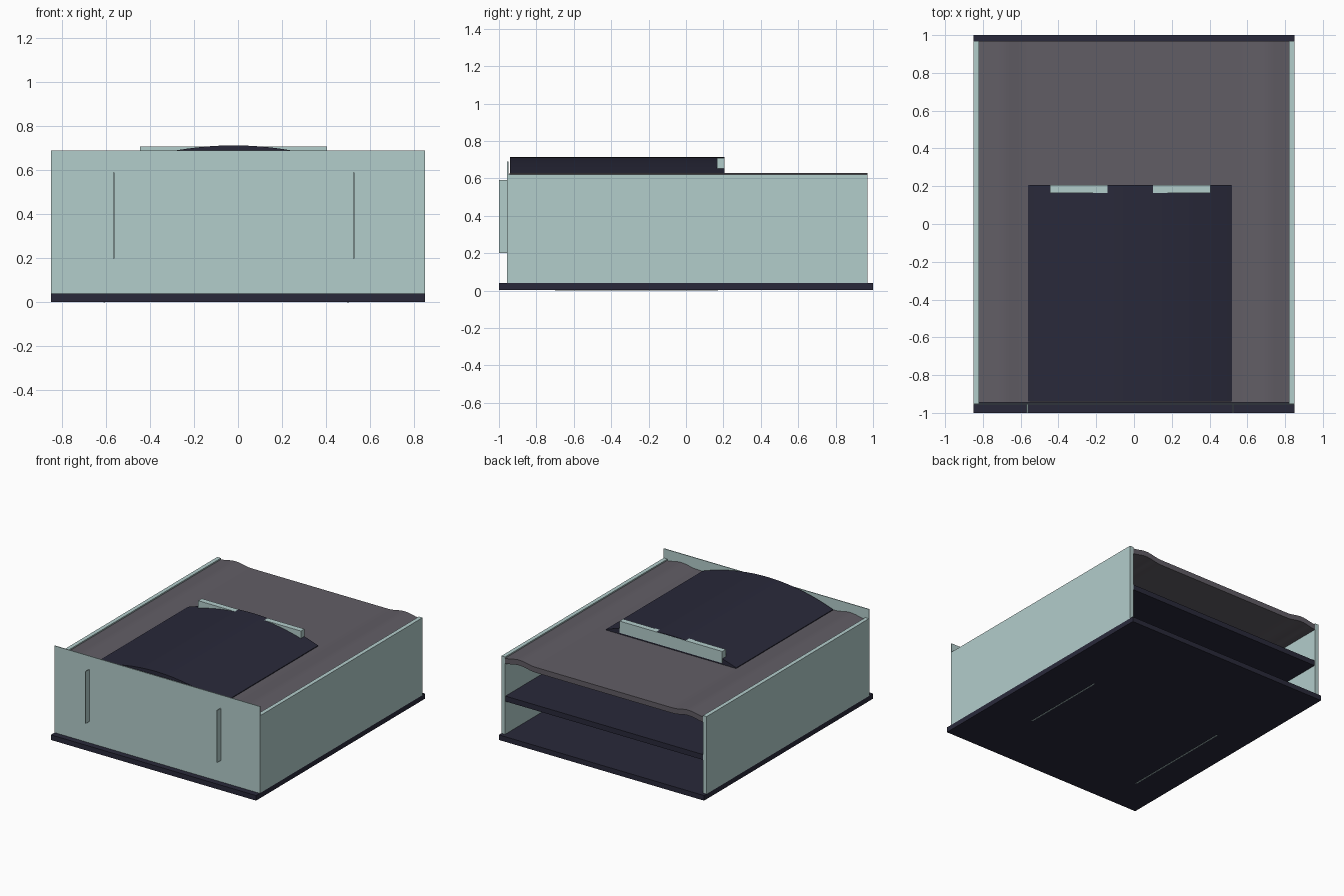
import bpy
import bmesh
import math

if "Cube" in bpy.data.objects:
    bpy.data.objects.remove(bpy.data.objects["Cube"])


def material(name, rgb):
    m = bpy.data.materials.new(name)
    m.diffuse_color = (*rgb, 1)
    m.use_nodes = True
    m.node_tree.nodes["Principled BSDF"].inputs["Base Color"].default_value = m.diffuse_color
    return m


TEAL = material("pale_teal", (0.45, 0.61, 0.60))
NAVY = material("dark_navy", (0.022, 0.022, 0.042))
GREY = material("warm_grey", (0.12, 0.11, 0.13))


def finish(name, bm, mat):
    bmesh.ops.recalc_face_normals(bm, faces=bm.faces)
    me = bpy.data.meshes.new(name)
    bm.to_mesh(me)
    bm.free()
    me.materials.append(mat)
    ob = bpy.data.objects.new(name, me)
    bpy.context.collection.objects.link(ob)
    return ob


def box(name, x, y, z, mat):
    bm = bmesh.new()
    bmesh.ops.create_cube(bm, size=1)
    for v in bm.verts:
        for i, (a, b) in enumerate((x, y, z)):
            v.co[i] = a if v.co[i] < 0 else b
    return finish(name, bm, mat)


def extrude_y(name, profile, y0, y1, mat):
    # closed x-z profile pulled along y
    bm = bmesh.new()
    front = [bm.verts.new((x, y0, z)) for x, z in profile]
    back = [bm.verts.new((x, y1, z)) for x, z in profile]
    n = len(profile)
    bm.faces.new(front)
    bm.faces.new(back[::-1])
    for i in range(n):
        j = (i + 1) % n
        bm.faces.new((front[i], front[j], back[j], back[i]))
    ob = finish(name, bm, mat)
    bpy.ops.object.select_all(action='DESELECT')
    ob.select_set(True)
    bpy.context.view_layer.objects.active = ob
    bpy.ops.object.shade_smooth_by_angle(angle=math.radians(30))
    return ob


# base, inner shelf and walls
box("base_plate", (-0.85, 0.85), (-1, 1), (0.002, 0.04), NAVY)
box("shelf", (-0.82, 0.82), (-0.95, 0.965), (0.285, 0.325), NAVY)
box("front_panel", (-0.85, 0.85), (-0.956, -0.95), (0.04, 0.69), TEAL)
for side, s in (("left", -1), ("right", 1)):
    box(side + "_wall", sorted((s * 0.82, s * 0.85)), (-0.95, 0.97), (0.04, 0.62), TEAL)

# upright front handles
for side, x in (("left", -0.565), ("right", 0.525)):
    box(side + "_handle", (x - 0.003, x + 0.003), (-1, -0.956), (0.2, 0.59), TEAL)

# thin strips showing under the base
box("left_runner", (-0.611, -0.603), (-0.70, 0.17), (0, 0.01), TEAL)
box("right_runner", (0.496, 0.504), (-0.50, 0.17), (0, 0.01), TEAL)

# top sheet with a soft hump near each side
def sheet_z(x):
    t = min(abs(abs(x) - 0.70) / 0.13, 1)
    return 0.61 + 0.009 * (1 + math.cos(math.pi * t))


xs = [-0.82 + 1.64 * i / 64 for i in range(65)]
extrude_y("top_sheet", [(x, sheet_z(x)) for x in xs]
          + [(x, sheet_z(x) - 0.04) for x in reversed(xs)], -0.945, 0.97, GREY)

# arched pad resting on the sheet
half, cx = 0.54, -0.02
arc = [-half + 2 * half * i / 40 for i in range(41)]
extrude_y("arched_pad", [(cx + d, 0.713 - 0.335 * d * d) for d in arc]
          + [(cx + half, 0.59), (cx - half, 0.59)], -0.94, 0.206, NAVY)

# stop bar across the back of the pad
box("stop_bar", (-0.445, 0.405), (0.165, 0.207), (0.62, 0.708), TEAL)
